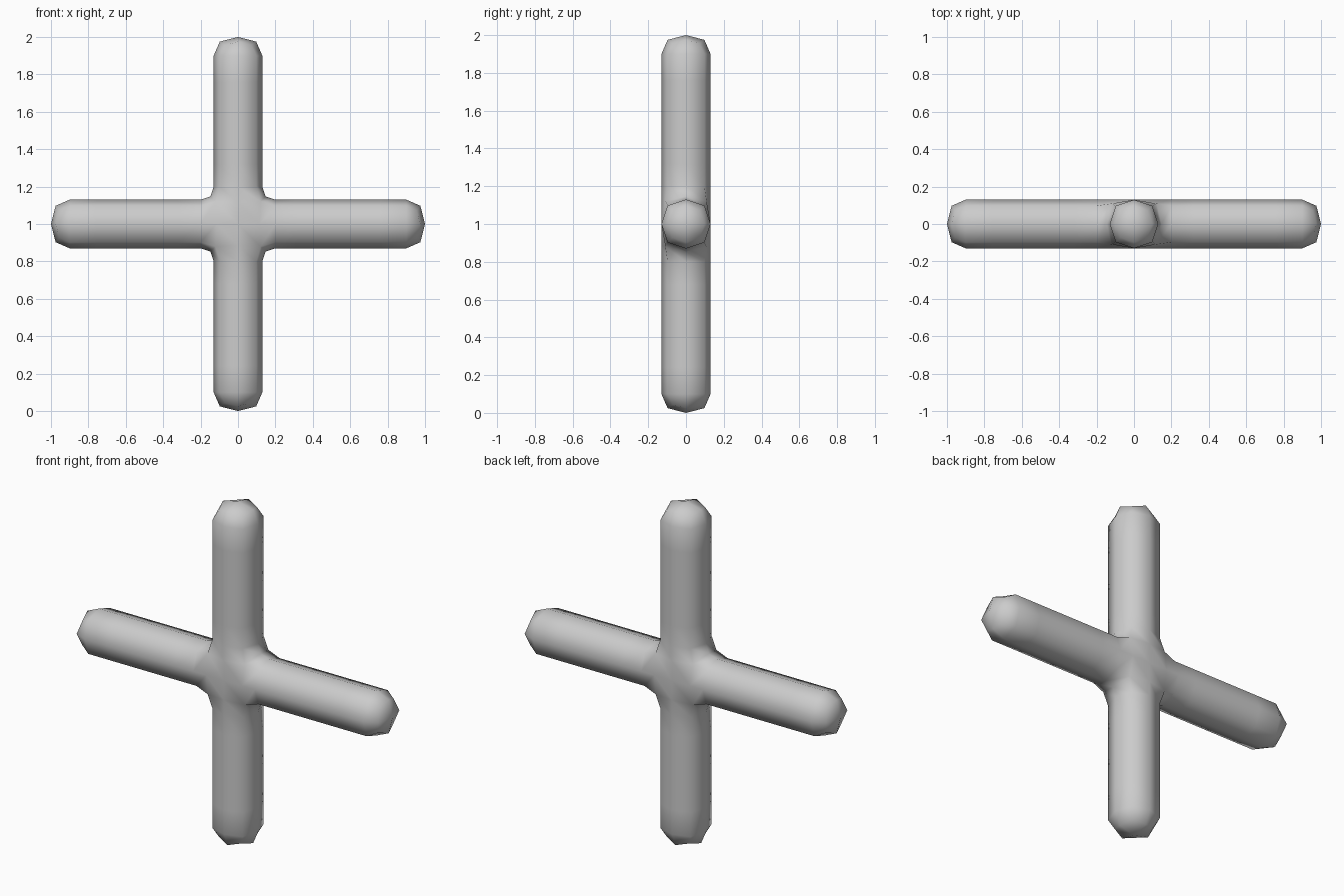
import bpy, bmesh
from mathutils import Vector

if "Cube" in bpy.data.objects:
    bpy.data.objects.remove(bpy.data.objects["Cube"])

H = 0.13                       # half width of the square cage
RINGS = (0.27, 0.80, 1.0)      # cage rings along each arm

bm = bmesh.new()
bmesh.ops.create_cube(bm, size=2 * H)

# Four arms extruded from the central block
for axis in (Vector((1, 0, 0)), Vector((-1, 0, 0)), Vector((0, 0, 1)), Vector((0, 0, -1))):
    face = max((f for f in bm.faces if len(f.verts) == 4),
               key=lambda f: f.calc_center_median().dot(axis) + f.normal.dot(axis))
    pos = H
    for ring in RINGS:
        geom = bmesh.ops.extrude_discrete_faces(bm, faces=[face])
        face = geom["faces"][0]
        bmesh.ops.translate(bm, verts=face.verts, vec=axis * (ring - pos))
        pos = ring
bmesh.ops.remove_doubles(bm, verts=bm.verts, dist=1e-5)
bmesh.ops.translate(bm, verts=bm.verts, vec=(0, 0, 1))
bmesh.ops.recalc_face_normals(bm, faces=bm.faces)
for f in bm.faces:
    f.smooth = True

mesh = bpy.data.meshes.new("cross_bars")
bm.to_mesh(mesh)
bm.free()
obj = bpy.data.objects.new("cross_bars", mesh)
bpy.context.collection.objects.link(obj)

# One subdivision turns the square bars into rounded octagons
sub = obj.modifiers.new("rounding", 'SUBSURF')
sub.levels = sub.render_levels = 1
sub.use_limit_surface = False
